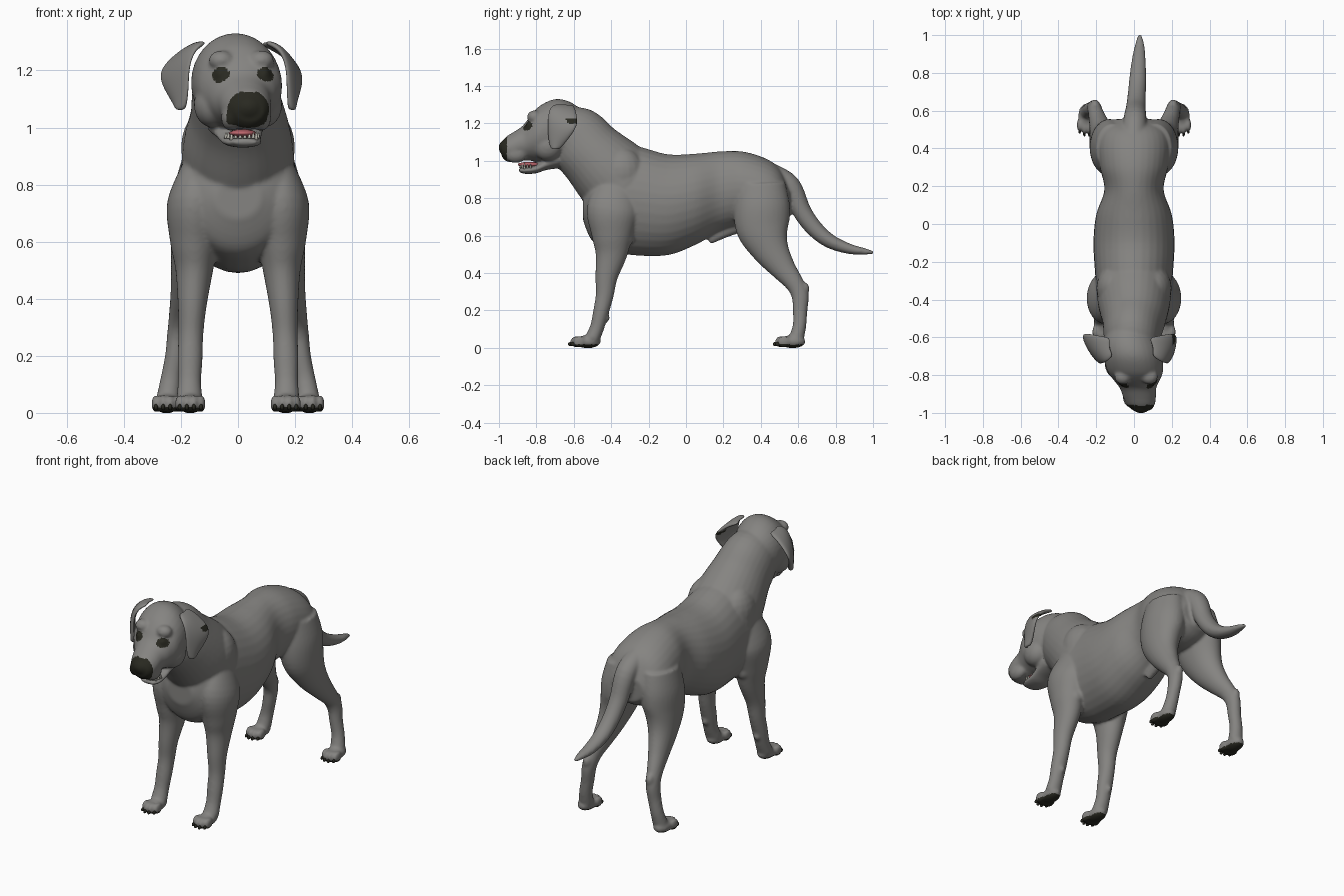
import bpy, bmesh, math
from mathutils import Vector, Matrix

cube = bpy.data.objects.get("Cube")
if cube:
    bpy.data.objects.remove(cube, do_unlink=True)


def material(name, colour):
    m = bpy.data.materials.new(name)
    m.use_nodes = True
    m.diffuse_color = (*colour, 1)
    m.node_tree.nodes["Principled BSDF"].inputs["Base Color"].default_value = (*colour, 1)
    return m


COAT = material("grey coat", (0.235, 0.23, 0.22))
DARK = material("dark skin", (0.022, 0.022, 0.015))
PINK = material("pink tongue", (0.5, 0.13, 0.15))
WHITE = material("tooth white", (0.7, 0.68, 0.6))


def turn(v):
    """Turn the head slightly toward its left."""
    return Vector((v.x - 0.015 - 0.167 * (v.y + 0.65), v.y, v.z))


def spline(rows, steps=5):
    """Smoothly resample rows of numbers."""
    out = []
    for i in range(len(rows) - 1):
        a, b, c, d = (rows[min(max(i + k, 0), len(rows) - 1)] for k in (-1, 0, 1, 2))
        for s in range(steps):
            t = s / steps
            out.append([q + t * (r - p) / 2 + t * t * (p - 2.5 * q + 2 * r - w / 2)
                        + t ** 3 * (1.5 * (q - r) + (w - p) / 2)
                        for p, q, r, w in zip(a, b, c, d)])
    return out + [list(rows[-1])]


def tube(bm, rows, upright=False, head=False, segments=32):
    """Loft ellipses through rows of x, y, z, half width, half depth."""
    rows = spline(rows)
    rings = []
    for i, (x, y, z, w, h) in enumerate(rows):
        up = Vector((0, 0, 1))
        if not upright:
            a, b = rows[max(i - 1, 0)], rows[min(i + 1, len(rows) - 1)]
            up = Vector((0, a[2] - b[2], b[1] - a[1])).normalized()
        ring = []
        for k in range(segments):
            t = math.tau * k / segments
            p = Vector((x + w * math.cos(t), y, z)) + up * h * math.sin(t)
            ring.append(bm.verts.new(turn(p) if head else p))
        rings.append(ring)
    for r, q in zip(rings, rings[1:]):
        for k in range(segments):
            n = (k + 1) % segments
            bm.faces.new((r[k], r[n], q[n], q[k]))
    bm.faces.new(rings[0][::-1])
    bm.faces.new(rings[-1])


def profile(bm, rows, head=False):
    """Loft along y from rows of y, top, bottom, half width."""
    tube(bm, [(0, y, (t + b) / 2, w, (t - b) / 2) for y, t, b, w in rows], True, head)


def ball(bm, centre, size, head=False):
    c = Vector(centre)
    bmesh.ops.create_uvsphere(bm, u_segments=20, v_segments=12, radius=1,
                              matrix=Matrix.Translation(turn(c) if head else c)
                              @ Matrix.Diagonal((*size, 1)))


def finish(name, bm, *mats):
    bmesh.ops.recalc_face_normals(bm, faces=bm.faces)
    me = bpy.data.meshes.new(name)
    bm.to_mesh(me)
    bm.free()
    for m in mats:
        me.materials.append(m)
    ob = bpy.data.objects.new(name, me)
    bpy.context.collection.objects.link(ob)
    me.shade_smooth()
    return ob


def apply_modifiers(ob):
    bpy.context.view_layer.objects.active = ob
    for m in list(ob.modifiers):
        bpy.ops.object.modifier_apply(modifier=m.name)


body = bmesh.new()
claws = bmesh.new()

# Torso, neck, sheath and tail
profile(body, [(-0.55, 0.82, 0.68, 0.08), (-0.5, 0.95, 0.57, 0.17), (-0.4, 1.05, 0.52, 0.2),
               (-0.28, 1.08, 0.495, 0.205), (-0.1, 1.035, 0.495, 0.215), (0.05, 1.038, 0.55, 0.2),
               (0.18, 1.05, 0.62, 0.157), (0.3, 1.05, 0.65, 0.18), (0.42, 1.015, 0.64, 0.19),
               (0.5, 0.96, 0.66, 0.165), (0.555, 0.86, 0.7, 0.1)])
tube(body, [(0, -0.33, 0.86, 0.2, 0.22), (0, -0.42, 0.95, 0.19, 0.205), (0, -0.51, 1.04, 0.167, 0.182),
            (-0.01, -0.59, 1.12, 0.15, 0.175), (-0.01, -0.66, 1.16, 0.13, 0.14)])
tube(body, [(0, 0.27, 0.66, 0.04, 0.05), (0, 0.2, 0.62, 0.03, 0.035), (0, 0.12, 0.575, 0.022, 0.025)])
tube(body, [(0, 0.45, 0.94, 0.06, 0.05), (0.005, 0.555, 0.87, 0.06, 0.055),
            (0.01, 0.62, 0.73, 0.052, 0.05), (0.015, 0.69, 0.635, 0.048, 0.045),
            (0.02, 0.77, 0.57, 0.045, 0.038), (0.025, 0.87, 0.53, 0.037, 0.028),
            (0.03, 0.95, 0.516, 0.025, 0.018), (0.03, 1.002, 0.509, 0.01, 0.009)])

# Skull with muzzle, and open lower jaw
profile(body, [(-0.54, 1.26, 1.08, 0.09), (-0.62, 1.315, 1.0, 0.14), (-0.7, 1.33, 0.98, 0.155),
               (-0.78, 1.295, 0.99, 0.147), (-0.83, 1.245, 1.0, 0.12), (-0.87, 1.19, 1, 0.096),
               (-0.92, 1.155, 0.992, 0.086), (-0.96, 1.13, 0.997, 0.072), (-0.985, 1.1, 1.02, 0.05)], True)
profile(body, [(-0.68, 1.05, 0.96, 0.1), (-0.75, 1.01, 0.95, 0.085), (-0.8, 0.98, 0.933, 0.074),
               (-0.86, 0.966, 0.93, 0.062), (-0.895, 0.96, 0.94, 0.038)], True)
ball(body, (0, -0.965, 1.07), (0.05, 0.037, 0.042), True)

for s in (1, -1):
    # Brow, eye bulge, hanging lip and cheek
    ball(body, (s * 0.07, -0.81, 1.235), (0.045, 0.04, 0.035), True)
    ball(body, (s * 0.074, -0.835, 1.185), (0.024, 0.024, 0.022), True)
    ball(body, (s * 0.052, -0.91, 1.035), (0.036, 0.06, 0.047), True)
    ball(body, (s * 0.09, -0.74, 1.08), (0.065, 0.08, 0.08), True)

    # Shoulder blade and front leg
    ball(body, (s * 0.1, -0.34, 0.93), (0.1, 0.12, 0.14))
    tube(body, [(s * 0.13, -0.36, 0.88, 0.06, 0.1), (s * 0.148, -0.39, 0.74, 0.1, 0.14),
                (s * 0.153, -0.395, 0.6, 0.085, 0.11), (s * 0.153, -0.4, 0.5, 0.066, 0.085),
                (s * 0.16, -0.425, 0.38, 0.051, 0.06), (s * 0.165, -0.435, 0.28, 0.044, 0.048),
                (s * 0.168, -0.455, 0.19, 0.044, 0.042), (s * 0.17, -0.475, 0.11, 0.041, 0.038),
                (s * 0.17, -0.5, 0.05, 0.046, 0.04)])
    ball(body, (s * 0.155, -0.315, 0.59), (0.04, 0.035, 0.05))
    ball(body, (s * 0.17, -0.425, 0.16), (0.018, 0.018, 0.022))

    # Hind leg with hock
    tube(body, [(s * 0.11, 0.4, 0.88, 0.09, 0.13), (s * 0.125, 0.405, 0.76, 0.105, 0.15),
                (s * 0.14, 0.41, 0.64, 0.095, 0.142), (s * 0.16, 0.45, 0.53, 0.075, 0.102),
                (s * 0.18, 0.515, 0.43, 0.056, 0.07), (s * 0.2, 0.58, 0.345, 0.042, 0.05),
                (s * 0.21, 0.61, 0.28, 0.038, 0.046), (s * 0.22, 0.61, 0.2, 0.036, 0.039),
                (s * 0.235, 0.607, 0.12, 0.037, 0.036), (s * 0.245, 0.59, 0.05, 0.042, 0.04)])
    ball(body, (s * 0.207, 0.635, 0.315), (0.025, 0.025, 0.035))

    # Paws: a pad, four toes and their claws
    for x, y in ((0.167, -0.525), (0.25, 0.57)):
        ball(body, (s * x, y, 0.033), (0.046, 0.07, 0.035))
        for i in (-1.5, -0.5, 0.5, 1.5):
            tx, ty = s * x + i * 0.025, y - 0.062 + 0.007 * i * i
            ball(body, (tx, ty, 0.032), (0.016, 0.035, 0.032))
            ball(claws, (tx, ty - 0.032, 0.02), (0.007, 0.014, 0.011))

# Fuse the body into one smooth skin
coat = finish("body", body, COAT, DARK)
fuse = coat.modifiers.new("fuse", "REMESH")
fuse.mode = "VOXEL"
fuse.voxel_size = 0.008
relax = coat.modifiers.new("relax", "SMOOTH")
relax.factor = 0.5
relax.iterations = 7
apply_modifiers(coat)
coat.data.materials.clear()
for m in (COAT, DARK):
    coat.data.materials.append(m)
coat.data.shade_smooth()

# Dark nose, eyes and soles
eyes = [turn(Vector((s * 0.08, -0.848, 1.185))) for s in (1, -1)]
for f in coat.data.polygons:
    c = f.center
    eye = any(((c.x - e.x) / 0.036) ** 2 + ((c.y - e.y) / 0.036) ** 2
              + ((c.z - e.z) / 0.027) ** 2 < 1 for e in eyes)
    nose = c.y < -0.958 and 1.0 < c.z < 1.125
    f.material_index = int(eye or nose or c.z < 0.018)
finish("claws", claws, DARK)

# Ears: folded flaps hanging from the skull
EAR = [((0.1, -0.7, 1.3), (0.1, -0.6, 1.295)), ((0.15, -0.735, 1.28), (0.165, -0.59, 1.27)),
       ((0.172, -0.74, 1.21), (0.235, -0.575, 1.215)), ((0.172, -0.74, 1.14), (0.25, -0.59, 1.165)),
       ((0.178, -0.73, 1.08), (0.205, -0.65, 1.09)), ((0.185, -0.715, 1.06), (0.193, -0.68, 1.063))]
for s, name in ((1, "left_ear"), (-1, "right_ear")):
    bm = bmesh.new()
    grid = []
    for front, back in EAR:
        a, b = Vector(front), Vector(back)
        row = [a, a.lerp(b, 0.35) + Vector((0.014, 0, 0)), a.lerp(b, 0.7) + Vector((0.01, 0, 0)), b]
        grid.append([bm.verts.new(turn(Vector((s * p.x, p.y, p.z)))) for p in row])
    for r, q in zip(grid, grid[1:]):
        for k in range(3):
            bm.faces.new((r[k], r[k + 1], q[k + 1], q[k]))
    ear = finish(name, bm, COAT, DARK)
    flap = ear.modifiers.new("flap", "SOLIDIFY")
    flap.thickness = 0.022
    flap.offset = 0
    soft = ear.modifiers.new("soft", "SUBSURF")
    soft.levels = soft.render_levels = 3
    apply_modifiers(ear)
    # Dark mark on the rear edge of the left ear
    for f in ear.data.polygons:
        c = f.center
        f.material_index = int(s > 0 and c.y > -0.64 and abs(c.z - 1.212) < 0.012)

# Tongue
bm = bmesh.new()
ball(bm, (0, -0.838, 0.98), (0.048, 0.062, 0.014), True)
finish("tongue", bm, PINK)

# Lower teeth around the jaw
bm = bmesh.new()
for i in range(-5, 6):
    a = i * 0.28
    p = turn(Vector((0.058 * math.sin(a), -0.82 - 0.065 * math.cos(a), 0.972)))
    bmesh.ops.create_cone(bm, cap_ends=True, segments=8, radius1=0.007, radius2=0.002,
                          depth=0.03 if abs(i) == 3 else 0.02, matrix=Matrix.Translation(p))
finish("teeth", bm, WHITE)
